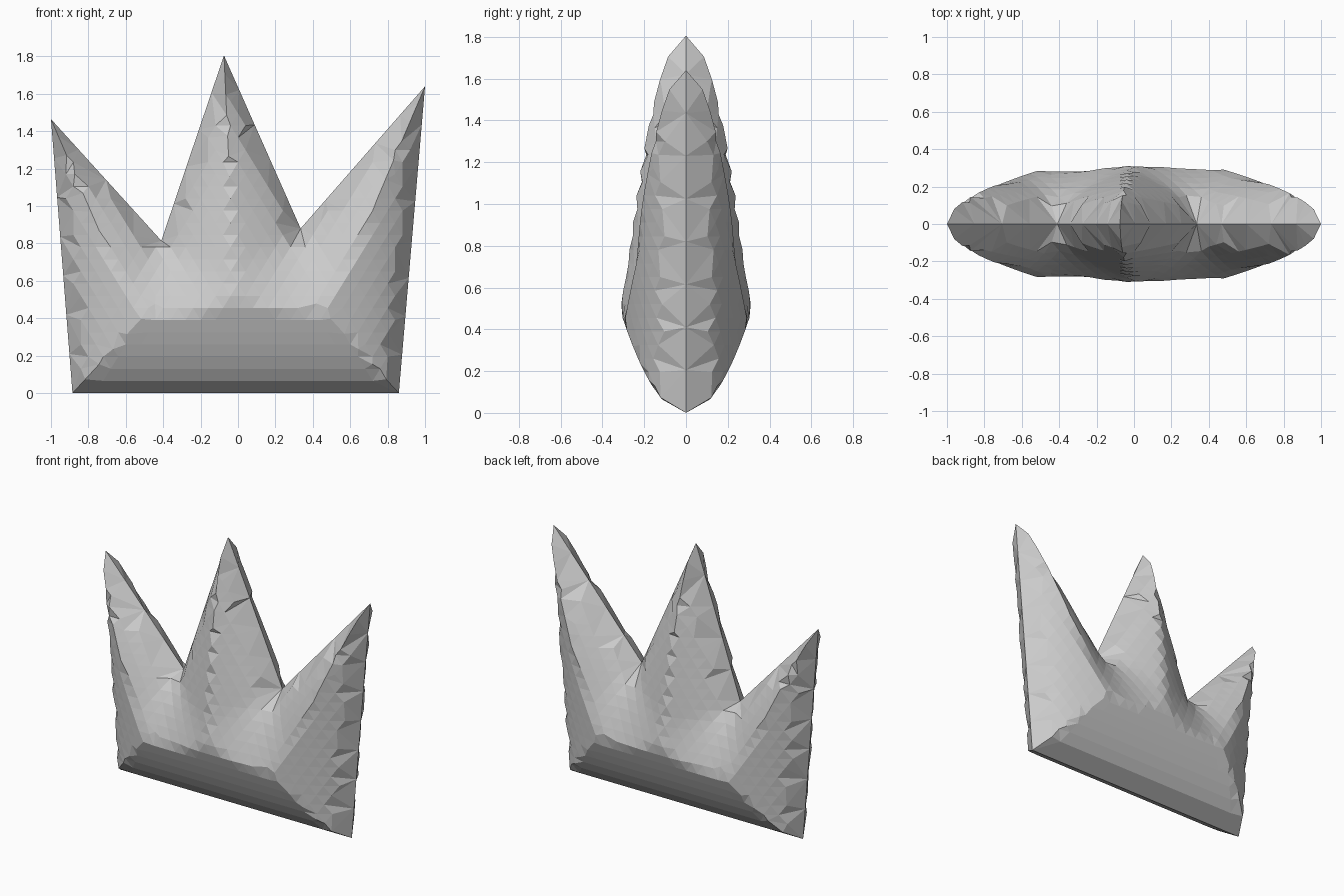
import bpy, bmesh
from math import sqrt, ceil
from mathutils import Vector
from mathutils.geometry import delaunay_2d_cdt, intersect_point_line

if "Cube" in bpy.data.objects:
    bpy.data.objects.remove(bpy.data.objects["Cube"])

# Crown silhouette in the x-z plane, counter-clockwise
corners = [Vector(p) for p in [(-0.885, 0), (0.86, 0), (1, 1.64), (0.335, 0.88),
                               (-0.075, 1.805), (-0.41, 0.815), (-1, 1.465)]]
n = len(corners)


def edge_distance(p):
    best = 9
    for i in range(n):
        a, b = corners[i], corners[(i + 1) % n]
        q, t = intersect_point_line(p, a, b)
        q = a.lerp(b, min(1, max(0, t)))
        best = min(best, (p - Vector(q[:2])).length)
    return best


def inside(p):
    hit = False
    for i in range(n):
        a, b = corners[i], corners[(i + 1) % n]
        if (a.y > p.y) != (b.y > p.y):
            if p.x < a.x + (p.y - a.y) / (b.y - a.y) * (b.x - a.x):
                hit = not hit
    return hit


# Evenly divided outline
points = []
for i in range(n):
    a, b = corners[i], corners[(i + 1) % n]
    steps = ceil((b - a).length / 0.22)
    points += [a.lerp(b, k / steps) for k in range(steps)]
outline = list(range(len(points)))

# Ridge points running inwards from every convex corner
for i in range(n):
    c = corners[i]
    u = (corners[i - 1] - c).normalized()
    v = (corners[(i + 1) % n] - c).normalized()
    if v.cross(u) > 0:
        direction = (u + v).normalized()
        for k in range(6):
            p = c + direction * (0.1 + 0.11 * k)
            if inside(p) and edge_distance(p) > 0.01:
                points.append(p)

# Staggered points filling the interior
for row in range(27):
    for col in range(-15, 16):
        p = Vector((0.08 * (col + 0.5 * (row % 2)), 0.065 * (row + 1)))
        if inside(p) and edge_distance(p) > 0.045:
            if min((p - q).length for q in points) > 0.04:
                points.append(p)

verts, _, faces, *_ = delaunay_2d_cdt(points, [], [outline], 1, 1e-5)

# Puffed-up front half: depth grows with the root of the distance to the outline
bm = bmesh.new()
bverts = []
for p in verts:
    d = edge_distance(p)
    bverts.append(bm.verts.new((p.x, -0.45 * sqrt(d) if d > 1e-4 else 0, p.y)))
for f in faces:
    face = bm.faces.new([bverts[i] for i in f])
    face.normal_update()
    if face.normal.y > 0:
        face.normal_flip()
mesh = bpy.data.meshes.new("crown")
bm.to_mesh(mesh)
bm.free()
crown = bpy.data.objects.new("crown", mesh)
bpy.context.collection.objects.link(crown)

# Matching back half
mirror = crown.modifiers.new("Mirror", 'MIRROR')
mirror.use_axis = (False, True, False)
mirror.use_clip = True
